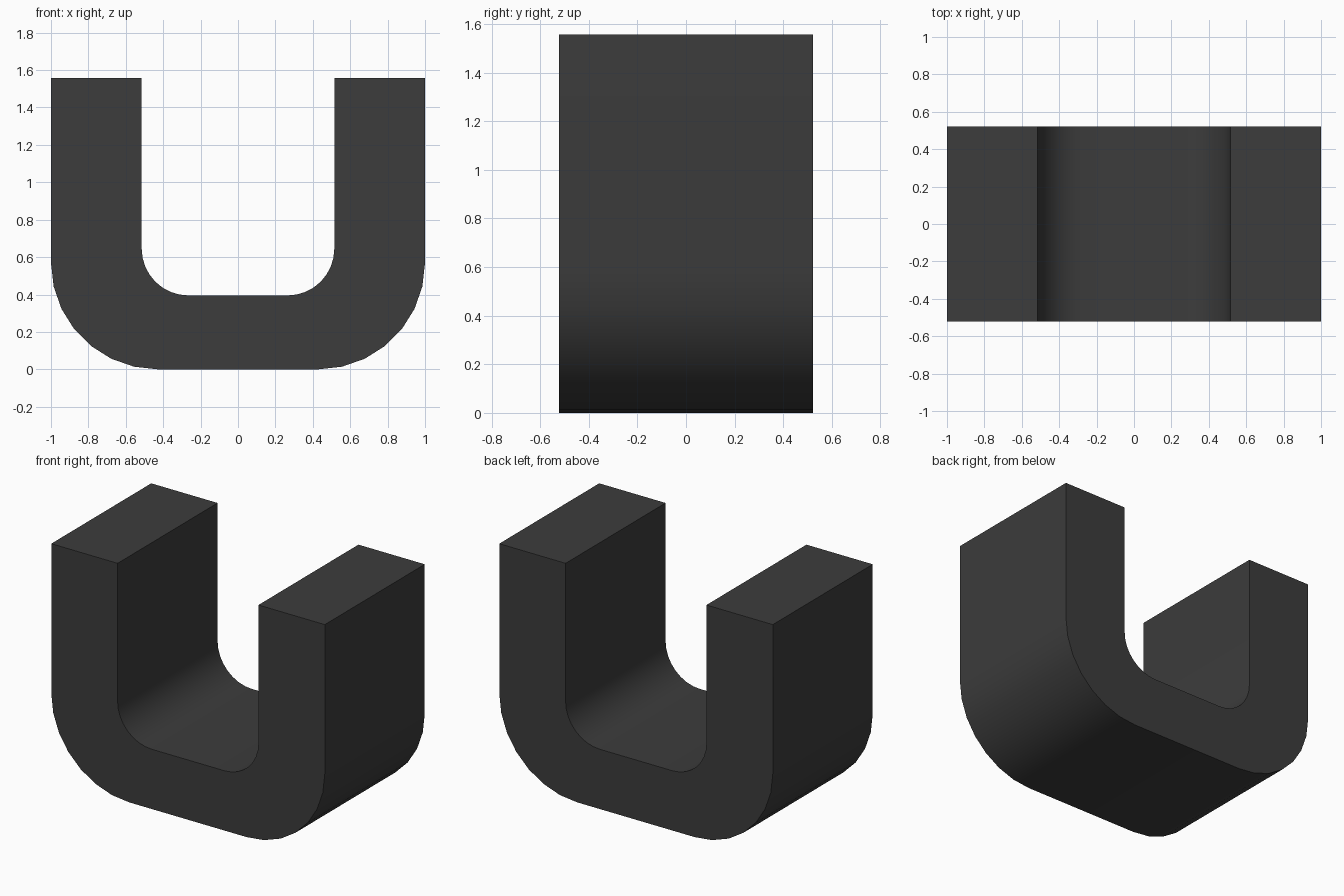
import bpy, bmesh
from math import pi, sin, cos, radians

if "Cube" in bpy.data.objects:
    bpy.data.objects.remove(bpy.data.objects["Cube"])

W, H, D = 1.0, 1.557, 0.522      # half width, height, half depth
INNER, FLOOR = 0.515, 0.395      # inner half width, floor height


def corner(x_wall, z_floor, r, n):
    """Rounded lower right corner, from the floor up to the wall."""
    return [(x_wall - r + r * sin(a), z_floor + r - r * cos(a))
            for a in (pi / 2 * i / n for i in range(n + 1))]


# Right half of the U outline, mirrored to the left
outer = corner(W, 0, 0.57, 7) + [(W, H)]
inner = corner(INNER, FLOOR, 0.25, 8) + [(INNER, H)]
mirror = lambda pts: [(-x, z) for x, z in pts]
outline = outer + inner[::-1] + mirror(inner) + mirror(outer)[::-1]

# Extrude the outline along y
bm = bmesh.new()
face = bm.faces.new([bm.verts.new((x, -D, z)) for x, z in outline])
ext = bmesh.ops.extrude_face_region(bm, geom=[face], use_keep_orig=True)
moved = [v for v in ext["geom"] if isinstance(v, bmesh.types.BMVert)]
bmesh.ops.translate(bm, verts=moved, vec=(0, 2 * D, 0))
bmesh.ops.recalc_face_normals(bm, faces=bm.faces)
mesh = bpy.data.meshes.new("u_channel")
bm.to_mesh(mesh)
bm.free()
channel = bpy.data.objects.new("u_channel", mesh)
bpy.context.collection.objects.link(channel)

# Dark finish and smooth bends with sharp edges
mat = bpy.data.materials.new("dark_grey")
mat.diffuse_color = (0.045, 0.045, 0.045, 1)
mat.use_nodes = True
mat.node_tree.nodes["Principled BSDF"].inputs["Base Color"].default_value = mat.diffuse_color
mesh.materials.append(mat)
bpy.context.view_layer.objects.active = channel
channel.select_set(True)
bpy.ops.object.shade_smooth_by_angle(angle=radians(30))
